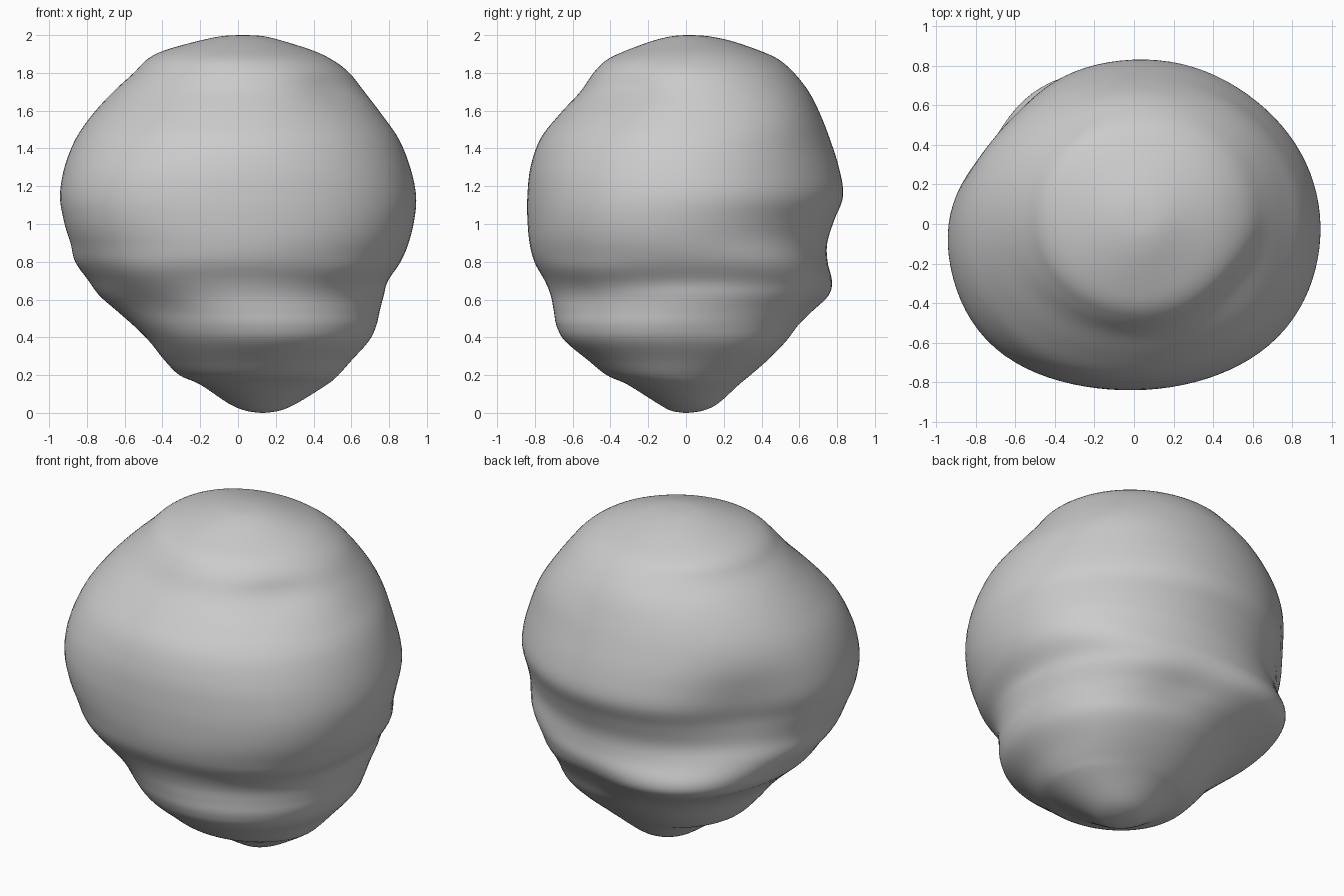
import bpy, bmesh, math

if "Cube" in bpy.data.objects:
    bpy.data.objects.remove(bpy.data.objects["Cube"])

# Cross-sections from bottom to top: height, x range, y range
SECTIONS = [
    (0, .12, .14, -.01, .01),
    (.012, .04, .22, -.08, .09),
    (.05, -.05, .31, -.15, .17),
    (.15, -.2, .47, -.31, .28),
    (.2, -.31, .53, -.42, .34),
    (.28, -.39, .6, -.52, .43),
    (.38, -.47, .69, -.64, .53),
    (.46, -.55, .73, -.685, .6),
    (.54, -.64, .75, -.7, .68),
    (.62, -.73, .77, -.715, .75),
    (.7, -.79, .79, -.745, .765),
    (.8, -.865, .855, -.8, .745),
    (.9, -.89, .9, -.825, .745),
    (1.02, -.925, .93, -.835, .78),
    (1.15, -.945, .94, -.835, .825),
    (1.3, -.92, .91, -.82, .805),
    (1.45, -.86, .85, -.77, .76),
    (1.58, -.77, .76, -.67, .71),
    (1.7, -.66, .67, -.56, .65),
    (1.8, -.55, .59, -.49, .57),
    (1.87, -.47, .5, -.42, .48),
    (1.92, -.37, .4, -.32, .37),
    (1.97, -.2, .24, -.18, .23),
    (1.995, -.08, .13, -.07, .11),
    (2, .02, .03, .01, .02),
]

# Local swellings and hollows: angle, height, angular width, height width, amount
LUMPS = [
    (128, .64, 28, .14, .1),      # overhanging back bulge
    (143, 1.12, 25, .25, -.1),    # flattened back side
    (80, .56, 20, .12, -.06),     # hollow beside the back bulge
    (45, .3, 28, .16, .07),       # lower back swelling
    (42, .78, 26, .12, .05),      # middle back swelling
    (45, 1.58, 25, .14, .03),     # back shoulder
    (75, 1.15, 20, .25, .015),    # upper back swelling
    (-135, 1.12, 28, .35, .055),  # front cheek
    (-42, 1.05, 28, .35, .03),    # opposite front cheek
    (-128, .72, 22, .08, .025),   # filled end of the front groove
    (-42, .73, 26, .08, .03),     # other filled end
    (-130, .54, 20, .1, -.025),   # hollow beside the front ledge
    (-155, .8, 20, .1, -.02),     # side hollow
    (-40, 1.72, 22, .1, -.05),    # upper front hollow
    (135, 1.92, 45, .08, .1),     # raised crown edge
    (-45, 1.95, 45, .06, -.08),   # lowered crown edge
]
SEGMENTS, STEPS = 96, 5


def spline(a, b, c, d, t):
    return b + t / 2 * (c - a + t * (2*a - 5*b + 4*c - d + t * (3*(b - c) + d - a)))


def lump_scale(angle, z):
    total = 1
    for direction, height, width, depth, amount in LUMPS:
        turn = (angle - direction + 180) % 360 - 180
        total += amount * math.exp(-(turn / width) ** 2 - ((z - height) / depth) ** 2)
    return total


def ring(bm, section):
    z, x0, x1, y0, y1 = section
    cx, cy = (x0 + x1) / 2, (y0 + y1) / 2
    verts = []
    for i in range(SEGMENTS):
        a = math.tau * i / SEGMENTS
        s = lump_scale(math.degrees(a), z)
        verts.append(bm.verts.new((cx + s * (x1 - x0) / 2 * math.cos(a),
                                   cy + s * (y1 - y0) / 2 * math.sin(a), z)))
    return verts


# Smoothly interpolated sections
dense = []
last = len(SECTIONS) - 1
for i in range(last):
    rows = [SECTIONS[min(max(i + k, 0), last)] for k in (-1, 0, 1, 2)]
    for j in range(STEPS):
        dense.append([spline(*column, j / STEPS) for column in zip(*rows)])
dense.append(SECTIONS[-1])

# Lofted skin with closed ends
bm = bmesh.new()
rings = [ring(bm, s) for s in dense]
for low, high in zip(rings, rings[1:]):
    for i in range(SEGMENTS):
        j = (i + 1) % SEGMENTS
        bm.faces.new((low[i], low[j], high[j], high[i]))
bm.faces.new(rings[0][::-1])
bm.faces.new(rings[-1])
mesh = bpy.data.meshes.new("boulder")
bm.to_mesh(mesh)
bm.free()
mesh.shade_smooth()
boulder = bpy.data.objects.new("boulder", mesh)
bpy.context.collection.objects.link(boulder)

# Stone colour
stone = bpy.data.materials.new("grey stone")
stone.use_nodes = True
colour = (.6, .6, .6, 1)
stone.diffuse_color = colour
stone.node_tree.nodes["Principled BSDF"].inputs["Base Color"].default_value = colour
mesh.materials.append(stone)
